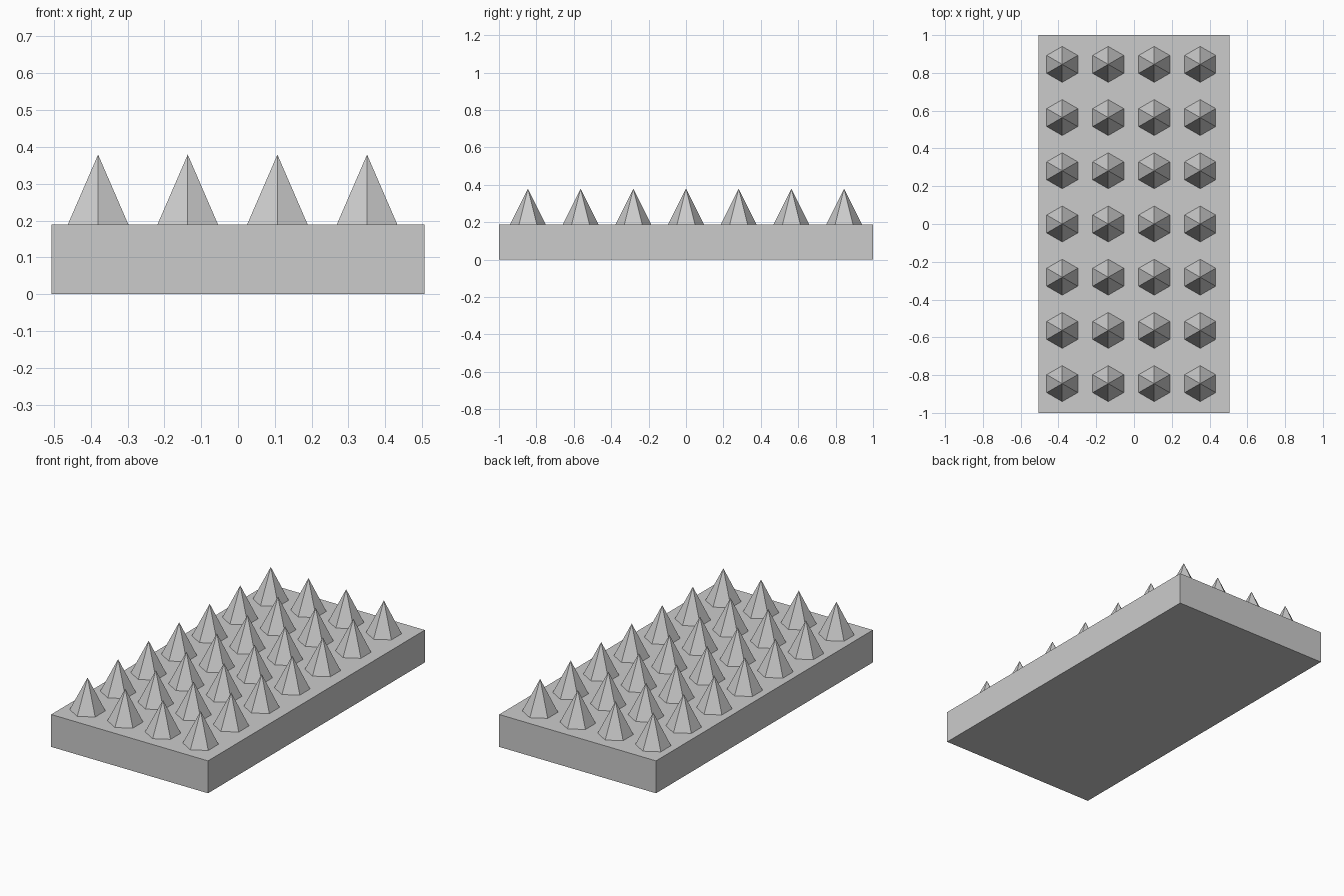
import bpy
import math

if "Cube" in bpy.data.objects:
    bpy.data.objects.remove(bpy.data.objects["Cube"])

SLAB_X, SLAB_Y, SLAB_H = 1.013, 2.0, 0.189
SPIKE_R, SPIKE_H = 0.095, 0.19
COLS, ROWS = 4, 7
X0, DX = -0.380, 0.2435
DY = 0.2817

# Base slab
bpy.ops.mesh.primitive_cube_add(size=1, location=(0, 0, SLAB_H / 2))
slab = bpy.context.object
slab.name = "base_slab"
slab.scale = (SLAB_X, SLAB_Y, SLAB_H)

# Six-sided spike, a corner pointing along y; open underneath where it meets the slab
bpy.ops.mesh.primitive_cone_add(vertices=6, radius1=SPIKE_R, radius2=0,
                                depth=SPIKE_H, end_fill_type='NOTHING')
first = bpy.context.object
spike_mesh = first.data
spike_mesh.name = "spike"
bpy.data.objects.remove(first)

# Grid of spikes sharing one mesh
for row in range(ROWS):
    for col in range(COLS):
        spike = bpy.data.objects.new(f"spike_{row + 1}_{col + 1}", spike_mesh)
        spike.location = (X0 + col * DX, (row - (ROWS - 1) / 2) * DY,
                          SLAB_H + SPIKE_H / 2)
        bpy.context.collection.objects.link(spike)
